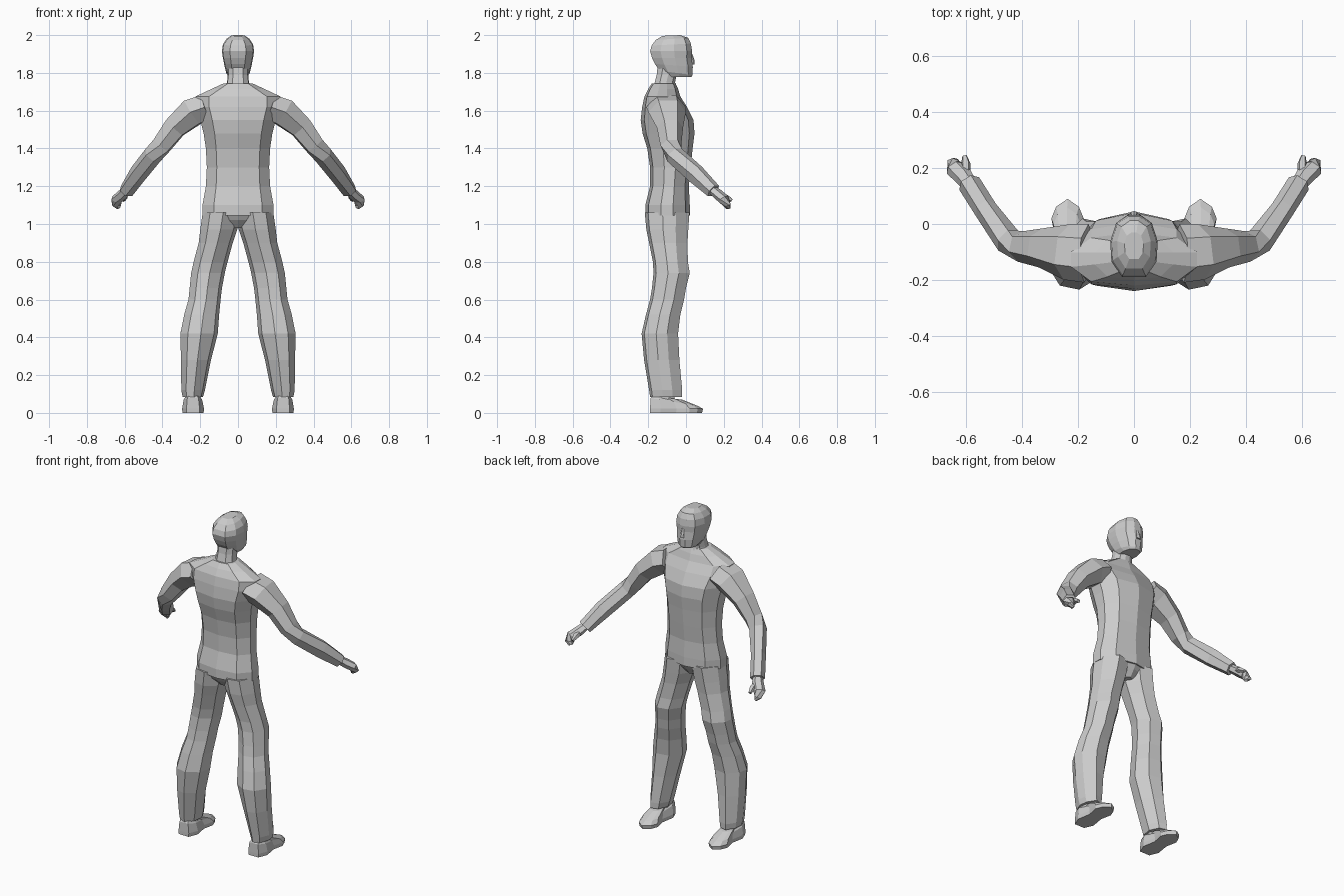
import bpy, bmesh, math
from mathutils import Vector

grey = bpy.data.materials.new("plain grey")
grey.diffuse_color = (0.6, 0.6, 0.6, 1)


def loft(name, rings, mirror=False):
    """Skin a list of equal-length point rings, with flat end caps."""
    bm = bmesh.new()
    vs = [[bm.verts.new(p) for p in r] for r in rings]
    n = len(rings[0])
    for a, b in zip(vs, vs[1:]):
        for i in range(n):
            j = (i + 1) % n
            bm.faces.new((a[i], a[j], b[j], b[i]))
    bm.faces.new(vs[0])
    bm.faces.new(vs[-1])
    bmesh.ops.recalc_face_normals(bm, faces=bm.faces)
    me = bpy.data.meshes.new(name)
    bm.to_mesh(me)
    bm.free()
    me.materials.append(grey)
    ob = bpy.data.objects.new(name, me)
    bpy.context.collection.objects.link(ob)
    if mirror:
        ob.modifiers.new("mirror", 'MIRROR')
    return ob


def section(z, x0, x1, y0, y1, shape, tilt=0):
    """Scale a unit outline (-1..1) to a box at height z; tilt raises the front."""
    cx, cy, rx, ry = (x0 + x1) / 2, (y0 + y1) / 2, (x1 - x0) / 2, (y1 - y0) / 2
    return [(cx + u * rx, cy + v * ry, z + v * tilt) for u, v in shape]


def tube(name, stations, sides=6):
    """Sweep a polygon along a path: (x, y, z, height radius, depth radius)."""
    pts = [Vector(s[:3]) for s in stations]
    rings = []
    for i, s in enumerate(stations):
        t = (pts[min(i + 1, len(pts) - 1)] - pts[max(i - 1, 0)]).normalized()
        side = t.cross(Vector((0, 0, 1))).normalized()
        up = side.cross(t)
        ring = []
        for k in range(sides):
            a = 2 * math.pi * (k + 0.5) / sides
            ring.append(pts[i] + up * (math.cos(a) * s[3] * 1.12) + side * (math.sin(a) * s[4]))
        rings.append(ring)
    return loft(name, rings, True)


# Outlines, counter-clockwise from the back centre
BODY = [(0, -1), (.68, -.86), (1, -.3), (1, .25), (.68, .8), (0, 1),
        (-.68, .8), (-1, .25), (-1, -.3), (-.68, -.86)]
LEG = [(-.1, -1), (.6, -.85), (1, -.2), (.9, .4), (.3, 1), (-.5, .85), (-1, .2), (-.8, -.55)]
HEAD = [(-.5, -1), (.5, -1), (.95, -.5), (1, .15), (.75, .75), (.25, 1),
        (-.25, 1), (-.75, .75), (-1, .15), (-.95, -.5)]
SHOE = [(-.6, -1), (.6, -1), (1, -.6), (.75, 0), (1, .5), (.7, .8), (0, 1),
        (-.7, .8), (-1, .5), (-.75, 0), (-1, -.6)]

# Torso: height, half width, back, front
loft("torso", [section(z, -w, w, b, f, BODY) for z, w, b, f in [
    (1.045, .188, -.215, .02), (1.1, .188, -.215, .02), (1.2, .17, -.19, .015),
    (1.3, .165, -.19, .025), (1.4, .17, -.205, .035), (1.48, .182, -.23, .045),
    (1.55, .2, -.24, .04), (1.62, .225, -.232, .005), (1.675, .225, -.22, -.03),
    (1.715, .14, -.2, -.042), (1.745, .075, -.18, -.055)]])

# Trouser seat and legs: height, inner x, outer x, back, front
loft("trouser_leg", [section(z, a, o, b, f, LEG) for z, a, o, b, f in [
    (.085, .185, .293, -.19, -.02), (.12, .175, .3, -.195, -.02), (.28, .143, .302, -.222, -.035),
    (.42, .107, .305, -.235, -.042), (.52, .1, .285, -.212, -.03), (.6, .092, .262, -.19, -.01),
    (.66, .085, .256, -.18, .0), (.74, .07, .248, -.172, .02), (.8, .055, .235, -.175, .01),
    (.9, .028, .208, -.195, .008), (.97, .004, .2, -.21, .012), (1.06, -.01, .187, -.218, .018)]],
    True)
loft("trouser_seat", [section(z, -w, w, b, f, BODY) for z, w, b, f in [
    (.98, .03, -.16, -.03), (1.02, .1, -.195, 0), (1.06, .186, -.215, .02)]])

# Shoes and ankles
loft("shoe", [section(0, .182, .294, -.19, .085, SHOE),
              section(.022, .18, .296, -.19, .09, SHOE),
              section(.058, .19, .288, -.188, .06, SHOE, -.02),
              section(.08, .2, .278, -.18, -.02, SHOE, -.01)], True)
loft("ankle", [section(z, .2, .278, -.175, -.06, LEG) for z in (.06, .13)], True)

# Sleeved arm from shoulder to cuff
tube("arm", [(.17, -.105, 1.618, .07, .105), (.24, -.1, 1.592, .075, .1),
             (.335, -.085, 1.51, .06, .07), (.405, -.08, 1.415, .05, .056),
             (.45, -.06, 1.365, .046, .05), (.53, .05, 1.265, .048, .042),
             (.59, .145, 1.175, .036, .042)])

# Hand with curled fingers and a thumb
tube("hand", [(.58, .13, 1.19, .02, .026), (.612, .172, 1.155, .024, .034),
              (.642, .2, 1.13, .024, .034), (.643, .218, 1.1, .016, .026),
              (.632, .222, 1.083, .008, .014)])
tube("thumb", [(.6, .175, 1.155, .014, .014), (.602, .215, 1.142, .014, .018),
               (.606, .242, 1.125, .008, .01)], 5)

# Neck and collar
loft("neck", [section(z, -w, w, b, f, HEAD) for z, w, b, f in [
    (1.7, .075, -.185, -.045), (1.75, .058, -.165, -.058),
    (1.79, .054, -.155, -.05), (1.84, .054, -.15, -.03)]])

# Head from jaw to crown: height, half width, back, front, tilt
loft("head", [section(z, -w, w, b, f, HEAD, t) for z, w, b, f, t in [
    (1.778, .048, -.11, .028, 0), (1.8, .062, -.14, .034, -.012), (1.84, .072, -.165, .036, -.008),
    (1.88, .08, -.18, .03, 0), (1.915, .085, -.19, .032, 0), (1.95, .08, -.182, .026, .005),
    (1.98, .06, -.16, .012, .006), (1.998, .034, -.125, -.03, .002)]])

# Nose
loft("nose", [section(1.845, -.014, .014, .02, .046, SHOE),
              section(1.865, -.012, .012, .02, .046, SHOE),
              section(1.9, -.007, .007, .015, .034, SHOE)])
